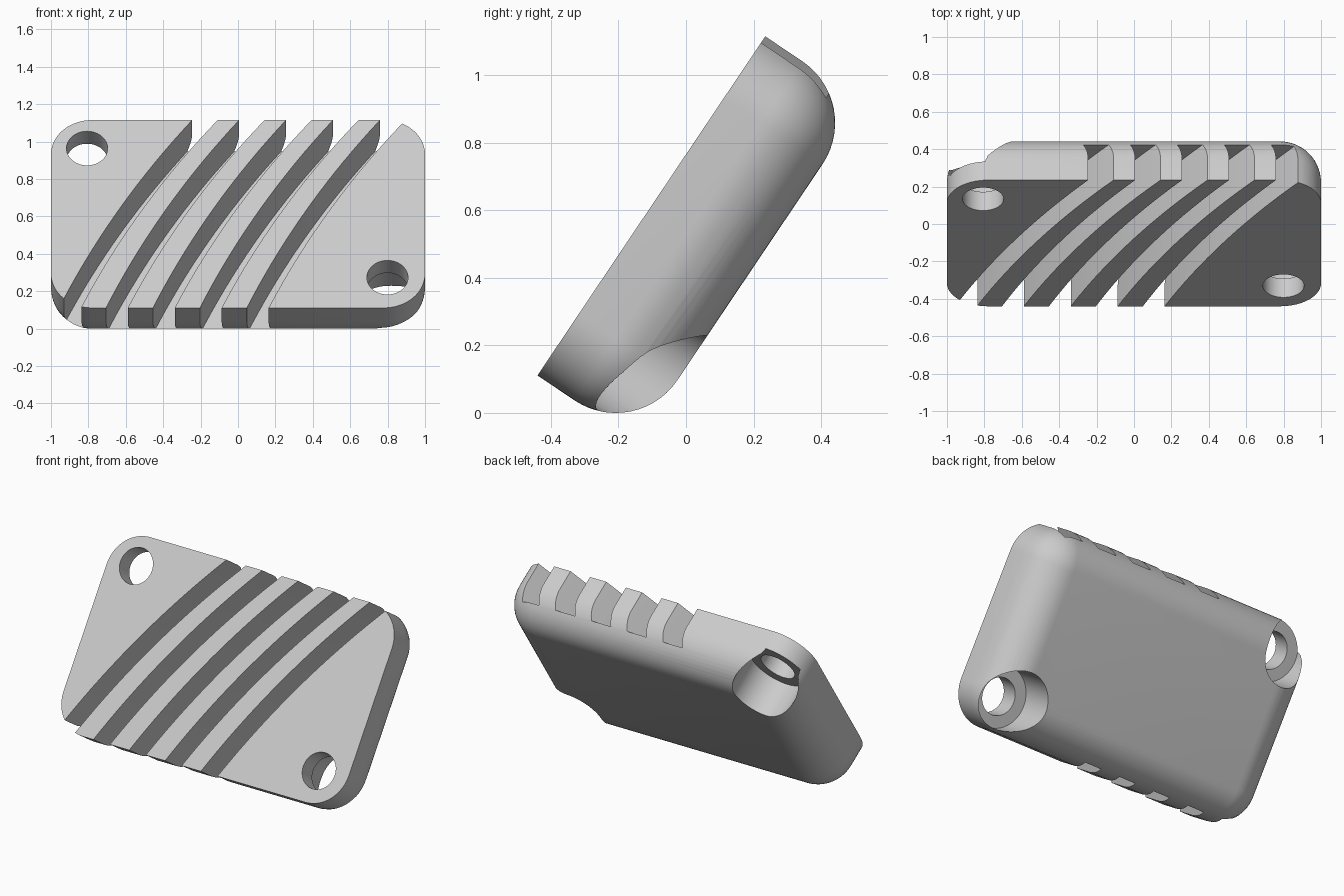
import bpy, bmesh
from math import sin, cos, pi, radians, sqrt
from mathutils import Matrix

cube = bpy.data.objects.get("Cube")
if cube:
    bpy.data.objects.remove(cube, do_unlink=True)

# Block lies flat first: front face on z = 0, lower edge on y = 0
LENGTH, THICK, ROUND = 1.21, 0.352, 0.22
TILT = radians(56.1)
STEPS = 14

grey = bpy.data.materials.new("light_grey")
grey.use_nodes = True
colour = (0.6, 0.6, 0.6, 1)
grey.diffuse_color = colour
grey.node_tree.nodes["Principled BSDF"].inputs["Base Color"].default_value = colour


def rounded_outline(inset):
    """Rounded rectangle whose corner centres stay put as it shrinks."""
    r = ROUND - inset
    centres = [(1 - ROUND, LENGTH - ROUND), (ROUND - 1, LENGTH - ROUND),
               (ROUND - 1, ROUND), (1 - ROUND, ROUND)]
    return [(cx + r * cos((q + i / STEPS) * pi / 2), cy + r * sin((q + i / STEPS) * pi / 2))
            for q, (cx, cy) in enumerate(centres) for i in range(STEPS + 1)]


def loft(name, layers):
    """Skin a stack of (outline, z) layers and cap both ends."""
    bm = bmesh.new()
    rings = [[bm.verts.new((x, y, z)) for x, y in pts] for pts, z in layers]
    for a, b in zip(rings, rings[1:]):
        n = len(a)
        for i in range(n):
            bm.faces.new((a[i], a[(i + 1) % n], b[(i + 1) % n], b[i]))
    bm.faces.new(rings[0])
    bm.faces.new(rings[-1])
    bmesh.ops.remove_doubles(bm, verts=bm.verts, dist=1e-5)
    bmesh.ops.recalc_face_normals(bm, faces=bm.faces)
    mesh = bpy.data.meshes.new(name)
    bm.to_mesh(mesh)
    bm.free()
    mesh.materials.append(grey)
    obj = bpy.data.objects.new(name, mesh)
    bpy.context.collection.objects.link(obj)
    return obj


def circle(cx, cy, r, n=56):
    return [(cx + r * cos(2 * pi * i / n), cy + r * sin(2 * pi * i / n)) for i in range(n)]


def slot_outline(shift):
    """Curved band crossing the block from lower right-hand end to top."""
    x0, x1 = -0.8985, -0.177
    span = sqrt((x1 - x0) ** 2 + LENGTH ** 2)
    tx, ty = (x1 - x0) / span, LENGTH / span
    half, width = radians(7.5), 0.107
    radius = span / 2 / sin(half)
    cx = (x0 + x1) / 2 + ty * radius * cos(half) + shift
    cy = LENGTH / 2 - tx * radius * cos(half)
    angles = [half * 1.4 * (i / 12 - 1) for i in range(25)]

    def arc(r):
        return [(cx + r * (-ty * cos(a) + tx * sin(a)),
                 cy + r * (tx * cos(a) + ty * sin(a))) for a in angles]
    return arc(radius + width / 2) + arc(radius - width / 2)[::-1]


# Block with a sharp front rim and full round back edges
layers = [(rounded_outline(0), 0)]
for i in range(STEPS + 1):
    a = i / STEPS * pi / 2
    layers.append((rounded_outline(ROUND * (1 - cos(a))), ROUND - THICK - ROUND * sin(a)))
body = loft("slotted_block", layers)

# Cutters: curved slots, screw holes and wide recesses behind them
cutters = [loft("slot_cutter", [(slot_outline(0.251 * k), z) for z in (-0.25, 0.1)])
           for k in range(5)]
for x, y in [(-0.807, 1.028), (0.799, 0.196)]:
    cutters.append(loft("recess_cutter", [(circle(x, y, 0.182), z) for z in (-0.6, -0.12)]))
    cutters.append(loft("hole_cutter", [(circle(x, y, 0.11), z) for z in (-0.5, 0.1)]))

for cutter in cutters:
    cutter.hide_render = True
    mod = body.modifiers.new("cut", 'BOOLEAN')
    mod.operation = 'DIFFERENCE'
    mod.solver = 'EXACT'
    mod.object = cutter

# Bake the cuts, then remove the cutters
bpy.context.view_layer.update()
graph = bpy.context.evaluated_depsgraph_get()
result = bpy.data.meshes.new_from_object(body.evaluated_get(graph))
body.modifiers.clear()
body.data = result
for cutter in cutters:
    bpy.data.objects.remove(cutter, do_unlink=True)

# Lean the block back and rest it on the ground
body.data.transform(Matrix.Translation((0, -0.44, 0.115)) @ Matrix.Rotation(TILT, 4, 'X'))
lowest = min(v.co.z for v in body.data.vertices)
body.data.transform(Matrix.Translation((0, 0, -lowest)))

bpy.ops.object.select_all(action='DESELECT')
body.select_set(True)
bpy.context.view_layer.objects.active = body
bpy.ops.object.shade_smooth_by_angle(angle=radians(30))
